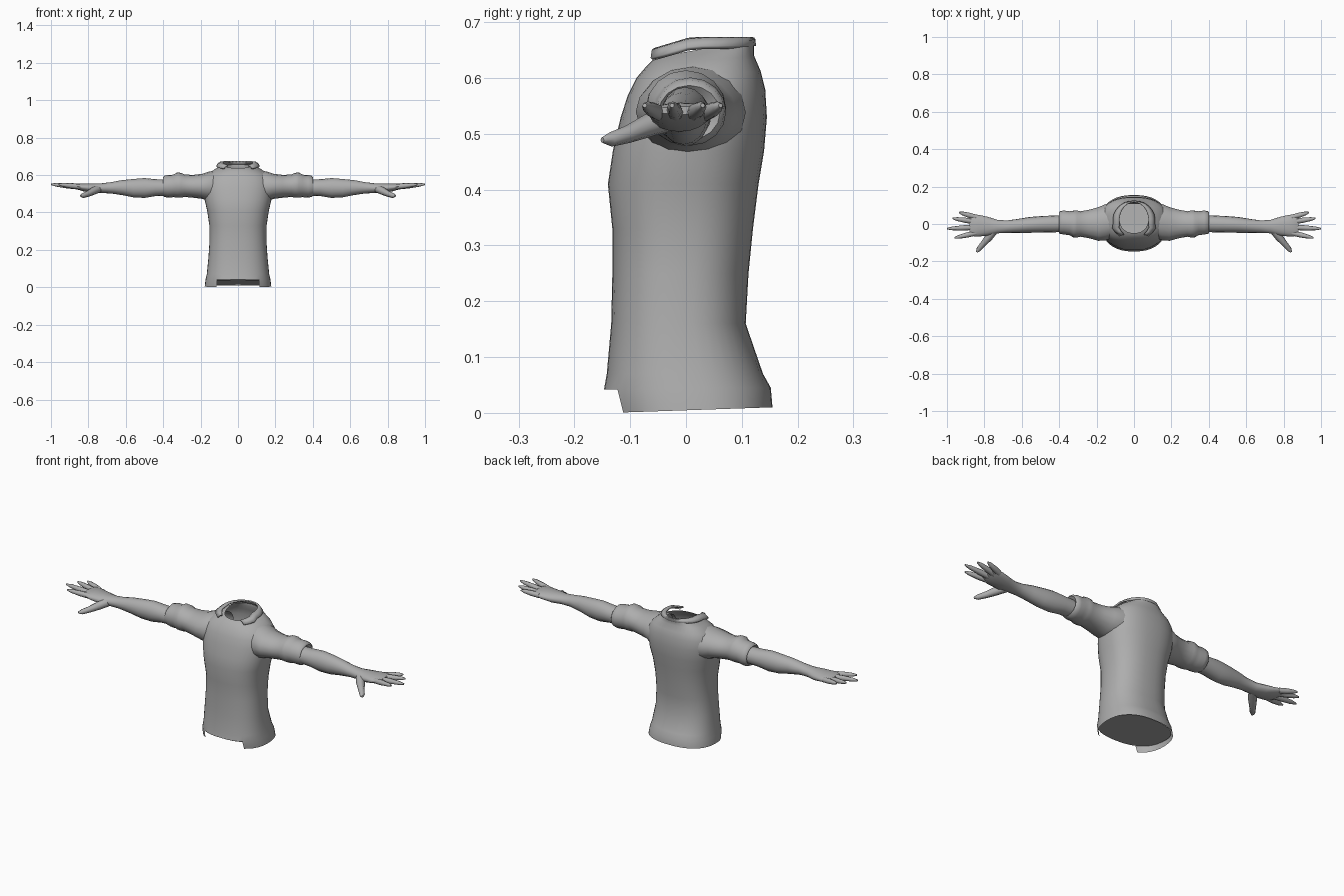
import bpy, bmesh, math
from mathutils import Vector

grey = bpy.data.materials.new("plain grey")
grey.diffuse_color = (0.42, 0.42, 0.42, 1)


def make(name, rings, closed=True, cap_start=False, cap_end=False, skip=None,
         mirror=False, thickness=0, angle=50):
    """Skin a list of equal-length point rings into one object."""
    bm = bmesh.new()
    vs = [[bm.verts.new(p) for p in r] for r in rings]
    n = len(vs[0])
    for i in range(len(vs) - 1):
        for j in range(n if closed else n - 1):
            k = (j + 1) % n
            if skip and skip(i, vs[i][j].co, vs[i][k].co):
                continue
            bm.faces.new((vs[i][j], vs[i][k], vs[i + 1][k], vs[i + 1][j]))
    if cap_start:
        bm.faces.new(vs[0][::-1])
    if cap_end:
        bm.faces.new(vs[-1])
    bmesh.ops.recalc_face_normals(bm, faces=bm.faces[:])
    me = bpy.data.meshes.new(name)
    bm.to_mesh(me)
    bm.free()
    me.materials.append(grey)
    ob = bpy.data.objects.new(name, me)
    bpy.context.collection.objects.link(ob)
    if thickness:
        ob.modifiers.new("thickness", "SOLIDIFY").thickness = thickness
    if mirror:
        ob.modifiers.new("mirror", "MIRROR").use_clip = False
    bpy.ops.object.select_all(action="DESELECT")
    bpy.context.view_layer.objects.active = ob
    ob.select_set(True)
    bpy.ops.object.shade_smooth_by_angle(angle=math.radians(angle))
    return ob


def body_ring(zf, zb, hx, yf, yb, n=40, power=2.4):
    """Rounded cross-section whose height runs from front to back."""
    pts = []
    for j in range(n):
        a = 2 * math.pi * j / n
        c, s = math.cos(a), math.sin(a)
        x = hx * math.copysign(abs(c) ** (2 / power), c)
        y = math.copysign(abs(s) ** (2 / power), s)
        t = (y + 1) / 2
        pts.append((x, yf + (yb - yf) * t, zf + (zb - zf) * t))
    return pts


def arm_rings(rows, n=16):
    """Ellipses across x: x, centre y, centre z, radius y, radius z."""
    return [[(x, cy + ry * math.cos(2 * math.pi * j / n),
              cz + rz * math.sin(2 * math.pi * j / n)) for j in range(n)]
            for x, cy, cz, ry, rz in rows]


def digit(name, path, radii, n=8):
    """Tapered finger along a path."""
    pts = [Vector(p) for p in path]
    rings = []
    for i, p in enumerate(pts):
        d = (pts[min(i + 1, len(pts) - 1)] - pts[max(i - 1, 0)]).normalized()
        side = d.cross(Vector((0, 0, 1))).normalized()
        up = side.cross(d)
        rings.append([p + radii[i] * (side * math.cos(2 * math.pi * j / n)
                                      + up * math.sin(2 * math.pi * j / n))
                      for j in range(n)])
    make(name, rings, cap_start=True, cap_end=True, mirror=True)


# Shirt body: front height, back height, half width, front y, back y
body = [body_ring(*r) for r in [
    (0.000, 0.010, 0.178, -0.136, 0.155),
    (0.042, 0.045, 0.173, -0.147, 0.152),
    (0.070, 0.070, 0.167, -0.142, 0.138),
    (0.160, 0.160, 0.158, -0.134, 0.107),
    (0.250, 0.250, 0.152, -0.132, 0.112),
    (0.330, 0.330, 0.153, -0.132, 0.120),
    (0.410, 0.410, 0.165, -0.140, 0.130),
    (0.470, 0.470, 0.179, -0.131, 0.140),
    (0.530, 0.530, 0.184, -0.117, 0.145),
    (0.570, 0.580, 0.178, -0.104, 0.142),
    (0.600, 0.612, 0.158, -0.089, 0.134),
    (0.620, 0.640, 0.125, -0.072, 0.122),
    (0.632, 0.658, 0.095, -0.060, 0.122),
    (0.638, 0.670, 0.078, -0.048, 0.125)]]


# The hem is notched across the front
def notch(i, a, b):
    return i == 0 and a.y < 0 and b.y < 0 and max(abs(a.x), abs(b.x)) < 0.125


make("shirt_body", body, skip=notch)

# Sloping closure under the shirt
floor = [(x * 0.985, y * 0.985, 0.040 - 0.026 * (y + 0.14) / 0.29)
         for x, y, z in body[1]]
inner = [(x * 0.5, y * 0.5, 0.040 - 0.026 * (y * 0.5 + 0.14) / 0.29)
         for x, y, z in body[1]]
make("shirt_underside", [floor, inner], cap_end=True)

# Open collar band, wrapped around the back of the neck
collar = []
for rx, ry, drop in ((0.078, 0.098, 0.0), (0.096, 0.103, 0.002), (0.114, 0.106, 0.016)):
    band = []
    for k in range(21):
        a = math.radians(-142 + 284 * k / 20)
        y = 0.02 + ry * math.cos(a)
        band.append((rx * math.sin(a) * (1.12 if y < 0 else 1), y,
                     0.674 - drop - 0.30 * max(0, 0.01 - y)))
    collar.append(band)
make("collar", collar, closed=False, thickness=0.008)

# Short sleeves with a folded cuff
make("sleeve", arm_rings([
    (0.100, 0.020, 0.545, 0.088, 0.080),
    (0.150, 0.010, 0.538, 0.097, 0.082),
    (0.190, 0.000, 0.540, 0.090, 0.067),
    (0.240, 0.000, 0.540, 0.076, 0.061),
    (0.285, 0.000, 0.543, 0.068, 0.060),
    (0.305, 0.000, 0.546, 0.072, 0.066),
    (0.325, 0.000, 0.547, 0.071, 0.067),
    (0.345, 0.004, 0.542, 0.064, 0.060),
    (0.375, 0.008, 0.540, 0.064, 0.061),
    (0.395, 0.008, 0.540, 0.061, 0.056),
    (0.402, 0.006, 0.538, 0.055, 0.049),
    (0.390, 0.003, 0.535, 0.042, 0.040)]), mirror=True)

# Bare arm running into the palm
make("arm_and_palm", arm_rings([
    (0.360, 0.002, 0.533, 0.044, 0.042),
    (0.440, 0.000, 0.533, 0.045, 0.045),
    (0.500, -0.002, 0.531, 0.044, 0.053),
    (0.560, -0.005, 0.530, 0.042, 0.049),
    (0.620, -0.010, 0.533, 0.037, 0.040),
    (0.680, -0.014, 0.532, 0.033, 0.030),
    (0.730, -0.014, 0.530, 0.036, 0.026),
    (0.780, -0.012, 0.530, 0.050, 0.026),
    (0.830, -0.009, 0.535, 0.058, 0.021),
    (0.865, -0.007, 0.540, 0.058, 0.015),
    (0.880, -0.006, 0.542, 0.050, 0.007)]), cap_start=True, cap_end=True, mirror=True)

# Four spread fingers
for name, base, tip in (("little_finger", (0.845, 0.036), (0.935, 0.062)),
                        ("ring_finger", (0.855, 0.013), (0.970, 0.030)),
                        ("middle_finger", (0.855, -0.018), (1.0, -0.025)),
                        ("index_finger", (0.845, -0.048), (0.960, -0.074))):
    path = [(base[0] + (tip[0] - base[0]) * t, base[1] + (tip[1] - base[1]) * t,
             0.537 + 0.014 * t) for t in (0, 0.4, 0.8, 1)]
    digit(name, path, (0.014, 0.014, 0.010, 0.004))

# Thumb angled forward and down
digit("thumb", [(0.745, -0.030, 0.527), (0.775, -0.070, 0.514), (0.805, -0.105, 0.499),
                (0.830, -0.135, 0.490), (0.841, -0.150, 0.489)],
      (0.022, 0.021, 0.016, 0.013, 0.005))
